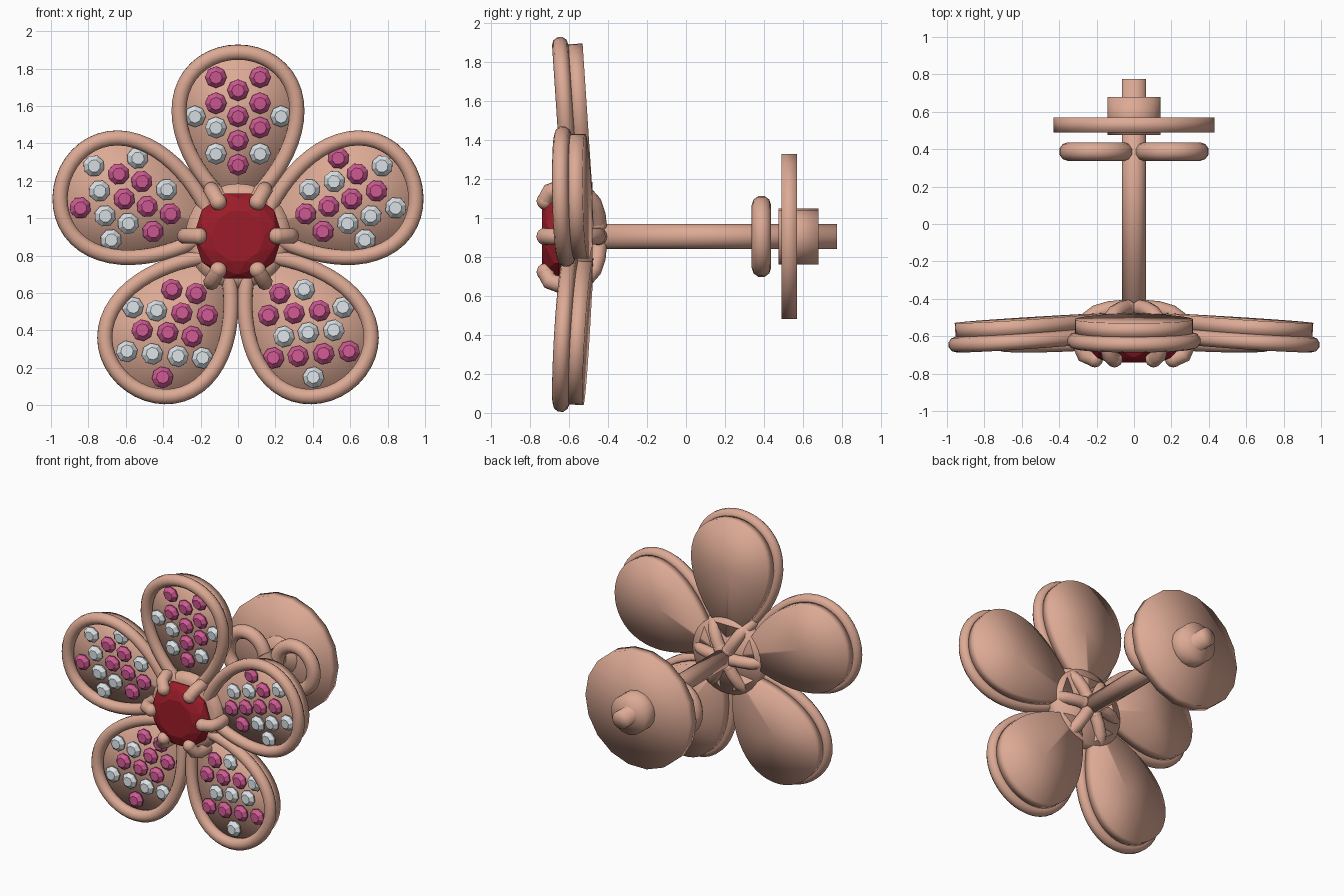
import bpy, bmesh, math
from mathutils import Matrix, Vector

if "Cube" in bpy.data.objects:
    bpy.data.objects.remove(bpy.data.objects["Cube"], do_unlink=True)

CZ = 0.905  # height of the flower's axis


def material(name, rgb):
    m = bpy.data.materials.new(name)
    m.use_nodes = True
    m.diffuse_color = (*rgb, 1)
    m.node_tree.nodes["Principled BSDF"].inputs["Base Color"].default_value = (*rgb, 1)
    return m


METAL = material("rose gold", (0.72, 0.40, 0.30))
PINK = material("pink stone", (0.62, 0.10, 0.29))
WHITE = material("white stone", (0.70, 0.75, 0.78))
RED = material("red stone", (0.33, 0.012, 0.022))

AXIS = Matrix.Translation((0, 0, CZ))


def finish(name, mesh, mat, matrix=AXIS, smooth=True):
    ob = bpy.data.objects.new(name, mesh)
    bpy.context.collection.objects.link(ob)
    mesh.materials.clear()
    mesh.materials.append(mat)
    mesh.transform(matrix)
    mesh.polygons.foreach_set("use_smooth", [smooth] * len(mesh.polygons))
    return ob


def from_bmesh(name, bm, mat, matrix=AXIS, smooth=True):
    bmesh.ops.remove_doubles(bm, verts=bm.verts, dist=1e-5)
    bmesh.ops.recalc_face_normals(bm, faces=bm.faces)
    mesh = bpy.data.meshes.new(name)
    bm.to_mesh(mesh)
    bm.free()
    return finish(name, mesh, mat, matrix, smooth)


def lathe(name, profile, sides, mat, matrix=AXIS, smooth=True):
    """Spin (radius, y) points around the y axis."""
    bm = bmesh.new()
    verts = [bm.verts.new((r, y, 0)) for r, y in profile]
    edges = [bm.edges.new(pair) for pair in zip(verts, verts[1:])]
    bmesh.ops.spin(bm, geom=verts + edges, cent=(0, 0, 0), axis=(0, 1, 0),
                   angle=math.tau, steps=sides, use_duplicate=False)
    return from_bmesh(name, bm, mat, matrix, smooth)


def rod(name, radius, y0, y1, sides):
    return lathe(name, [(0, y0), (radius, y0), (radius, y1), (0, y1)], sides, METAL)


def tube(name, points, radius, cyclic, matrix):
    """Round wire along a path."""
    cu = bpy.data.curves.new(name, "CURVE")
    cu.dimensions = "3D"
    cu.bevel_depth = radius
    cu.bevel_resolution = 3
    cu.use_fill_caps = True
    sp = cu.splines.new("POLY")
    sp.points.add(len(points) - 1)
    for p, co in zip(sp.points, points):
        p.co = (*co, 1)
    sp.use_cyclic_u = cyclic
    temp = bpy.data.objects.new(name + "_path", cu)
    bpy.context.collection.objects.link(temp)
    bpy.context.view_layer.update()
    deps = bpy.context.evaluated_depsgraph_get()
    mesh = bpy.data.meshes.new_from_object(temp.evaluated_get(deps))
    bpy.data.objects.remove(temp, do_unlink=True)
    bpy.data.curves.remove(cu)
    return finish(name, mesh, METAL, matrix)


# Teardrop outline shared by petal rims and plates
outline = []
for i in range(48):
    t = -math.pi + math.tau * i / 48
    w = 0.384 * math.sin(t) * max(math.cos(t / 2), 0) ** 0.7
    outline.append((w, 0.56 + 0.425 * math.cos(t)))


def petal_plate(name, front, back, matrix):
    bm = bmesh.new()
    rings = [[bm.verts.new((x, y, z)) for x, z in outline] for y in (front, back)]
    for ring, y in zip(rings, (front, back)):
        hub = bm.verts.new((0, y, 0.62))
        for a, b in zip(ring, ring[1:] + ring[:1]):
            bm.faces.new((a, b, hub))
    f, k = rings
    for i in range(len(f)):
        bm.faces.new((f[i - 1], f[i], k[i], k[i - 1]))
    return from_bmesh(name, bm, METAL, matrix)


# Stone columns, (x, distances along the petal), and colour letters per petal
COLUMNS = [(0, (.78, .64, .51, .38)), (-.118, (.85, .71, .58, .44)),
           (.118, (.85, .71, .58, .44)), (-.23, (.64,)), (.23, (.64,))]
SPOTS = [(x, z) for x, zs in COLUMNS for z in zs]
PETALS = [("top", 0, "PPPPPPWWPPPWWW"),
          ("left_upper", 72, "PPPPWPWWWWWPPW"),
          ("left_lower", 144, "PWPPPWPWWPWPWP"),
          ("right_lower", 216, "WPPPPWPPWPWPWW"),
          ("right_upper", 288, "WPPPPWWPWPPWWW")]
STONE = [(0, -.018), (.034, -.018), (.058, .008), (.058, .018), (.03, .04), (0, .04)]

for side, turn, colours in PETALS:
    frame = (Matrix.Translation((0, -0.58, CZ))
             @ Matrix.Rotation(math.radians(turn), 4, "Y")
             @ Matrix.Rotation(math.radians(3.8), 4, "X"))
    tube(side + "_petal_rim", [(x, 0, z) for x, z in outline], 0.042, True, frame)
    petal_plate(side + "_petal_plate", 0.035, 0.115, frame)
    for n, ((x, z), c) in enumerate(zip(SPOTS, colours)):
        lathe(f"{side}_petal_stone_{n + 1}", STONE, 8, PINK if c == "P" else WHITE,
              frame @ Matrix.Translation((x, 0, z)), False)

# Centre setting and large faceted stone
lathe("centre_collar", [(0, -.48), (.28, -.48), (.28, -.61), (.23, -.63), (0, -.63)],
      32, METAL)

bm = bmesh.new()
rings = []
for radius, y, offset in ((.14, -.74, 0), (.205, -.715, .5), (.238, -.675, 0), (.238, -.655, 0),
                          (.15, -.60, .5)):
    rings.append([bm.verts.new((radius * math.cos(math.tau * (i + offset) / 10), y,
                                radius * math.sin(math.tau * (i + offset) / 10)))
                  for i in range(10)])
bmesh.ops.convex_hull(bm, input=bm.verts)
from_bmesh("centre_stone", bm, RED, AXIS, False)

# Six claws curling from the back of the setting over the stone
CLAW = [(.07, -.45), (.13, -.455), (.2, -.475), (.26, -.52), (.285, -.58),
        (.285, -.65), (.265, -.70), (.21, -.722)]
for n in range(6):
    frame = AXIS @ Matrix.Rotation(math.radians(60 * n), 4, "Y")
    tube(f"claw_{n + 1}", [(r, y, 0) for r, y in CLAW], 0.043, False, frame)
    for end, (r, y) in (("tip", CLAW[-1]), ("root", CLAW[0])):
        bm = bmesh.new()
        bmesh.ops.create_uvsphere(bm, u_segments=12, v_segments=8, radius=0.045)
        from_bmesh(f"claw_{end}_{n + 1}", bm, METAL, frame @ Matrix.Translation((r, y, 0)))

# Post and clasp
rod("post", 0.065, -0.5, 0.775, 16)
rod("clasp_disc", 0.43, 0.49, 0.57, 18)
rod("clasp_nut", 0.143, 0.475, 0.68, 16)
for side, x in (("left", 0.2), ("right", -0.2)):
    ring = [(x + 0.152 * math.cos(math.tau * i / 28), 0.387,
             0.16 * math.sin(math.tau * i / 28)) for i in range(28)]
    tube(side + "_clasp_loop", ring, 0.05, True, AXIS)
